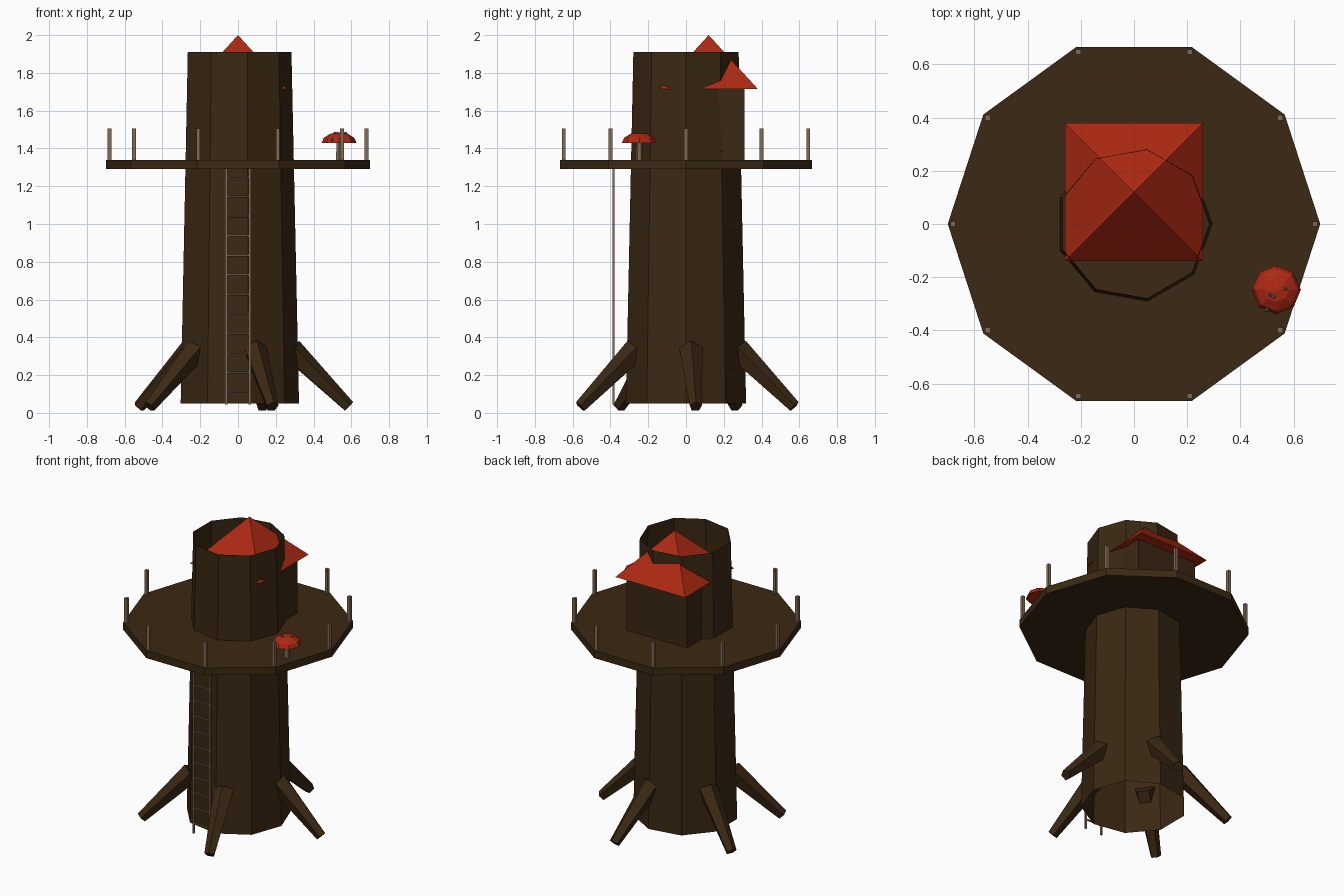
import bpy, bmesh, math
from mathutils import Vector, Matrix

cube = bpy.data.objects.get("Cube")
if cube:
    bpy.data.objects.remove(cube, do_unlink=True)


def material(name, colour):
    m = bpy.data.materials.new(name)
    m.use_nodes = True
    m.diffuse_color = (*colour, 1)
    bsdf = next(n for n in m.node_tree.nodes if n.type == 'BSDF_PRINCIPLED')
    bsdf.inputs["Base Color"].default_value = (*colour, 1)
    return m


bark = material("dark bark", (0.043, 0.021, 0.0065))
red = material("roof red", (0.42, 0.022, 0.006))
tan = material("pale wood", (0.22, 0.15, 0.09))


def finish(name, bm, mat):
    mesh = bpy.data.meshes.new(name)
    bm.to_mesh(mesh)
    bm.free()
    mesh.materials.append(mat)
    ob = bpy.data.objects.new(name, mesh)
    bpy.context.collection.objects.link(ob)
    return ob


def box(bm, centre, size):
    bmesh.ops.create_cube(bm, size=1, matrix=Matrix.Translation(centre) @ Matrix.Diagonal((*size, 1)))


def frustum(bm, start, end, r1, r2, sides, caps=True, spin=0):
    """Tapered prism from start to end, first corner turned by spin."""
    start, end = Vector(start), Vector(end)
    axis = end - start
    turn = axis.to_track_quat('Z', 'Y').to_matrix().to_4x4()
    place = Matrix.Translation((start + end) / 2) @ turn @ Matrix.Rotation(spin, 4, 'Z')
    bmesh.ops.create_cone(bm, cap_ends=caps, segments=sides, radius1=r1, radius2=r2,
                          depth=axis.length, matrix=place)


def ring(bm, radius, z, sides):
    return [bm.verts.new((radius * math.cos(math.tau * i / sides),
                          radius * math.sin(math.tau * i / sides), z)) for i in range(sides)]


def stack(bm, profile, sides, cap_bottom, cap_top):
    """Loft regular polygons, the first corner on +x."""
    loops = [ring(bm, r, z, sides) for r, z in profile]
    for low, high in zip(loops, loops[1:]):
        for i in range(sides):
            j = (i + 1) % sides
            bm.faces.new((low[i], low[j], high[j], high[i]))
    if cap_bottom:
        bm.faces.new(loops[0][::-1])
    if cap_top:
        bm.faces.new(loops[-1])


# Hollow trunk, open at both ends
bm = bmesh.new()
stack(bm, [(0.323, 0.05), (0.283, 1.91)], 9, False, False)
finish("trunk", bm, bark)

# Roots spreading around the foot
for n, degrees in enumerate((5, 77, 153, 217, 288)):
    a = math.radians(degrees)
    out = Vector((math.cos(a), math.sin(a), 0))
    bm = bmesh.new()
    frustum(bm, out * 0.28 + Vector((0, 0, 0.335)), out * 0.588 + Vector((0, 0, 0.033)),
            0.065, 0.034, 5)
    finish(f"root_{n + 1}", bm, bark)

# Platform
bm = bmesh.new()
stack(bm, [(0.7, 1.29), (0.7, 1.34)], 10, True, True)
finish("platform", bm, bark)

# Railing posts at the platform corners
bm = bmesh.new()
for i in range(10):
    a = math.tau * i / 10
    box(bm, (0.68 * math.cos(a), 0.68 * math.sin(a), 1.42), (0.02, 0.02, 0.17))
finish("railing_posts", bm, tan)

# Cabin and its pyramid roof
bm = bmesh.new()
box(bm, (0, 0.12, 1.53), (0.45, 0.38, 0.38))
finish("cabin", bm, bark)
bm = bmesh.new()
frustum(bm, (0, 0.12, 1.715), (0, 0.12, 2.0), 0.26 * math.sqrt(2), 0, 4, spin=math.pi / 4)
finish("cabin_roof", bm, red)

# Ladder
bm = bmesh.new()
for side in (-1, 1):
    box(bm, (side * 0.062, -0.383, 0.67), (0.011, 0.011, 1.25))
for i in range(12):
    z = 0.11 + i * 0.1035
    frustum(bm, (-0.06, -0.383, z), (0.06, -0.383, z), 0.006, 0.006, 6)
finish("ladder", bm, tan)

# Mushroom
spot = Vector((0.535, -0.247, 0))
bm = bmesh.new()
frustum(bm, spot + Vector((0, 0, 1.335)), spot + Vector((0, 0, 1.44)), 0.019, 0.015, 6)
finish("mushroom_stem", bm, tan)
bm = bmesh.new()
stack(bm, [(0.092, 1.43), (0.08, 1.457), (0.046, 1.478), (0.008, 1.485)], 8, True, True)
finish("mushroom_cap", bm, red).location = spot
bm = bmesh.new()
for x, y, z in ((-0.022, -0.018, 1.48), (0.034, 0.004, 1.48), (-0.036, -0.076, 1.447), (-0.01, -0.026, 1.48)):
    bmesh.ops.create_icosphere(bm, subdivisions=1, radius=0.009,
                               matrix=Matrix.Translation(spot + Vector((x, y, z))))
finish("mushroom_spots", bm, tan)
